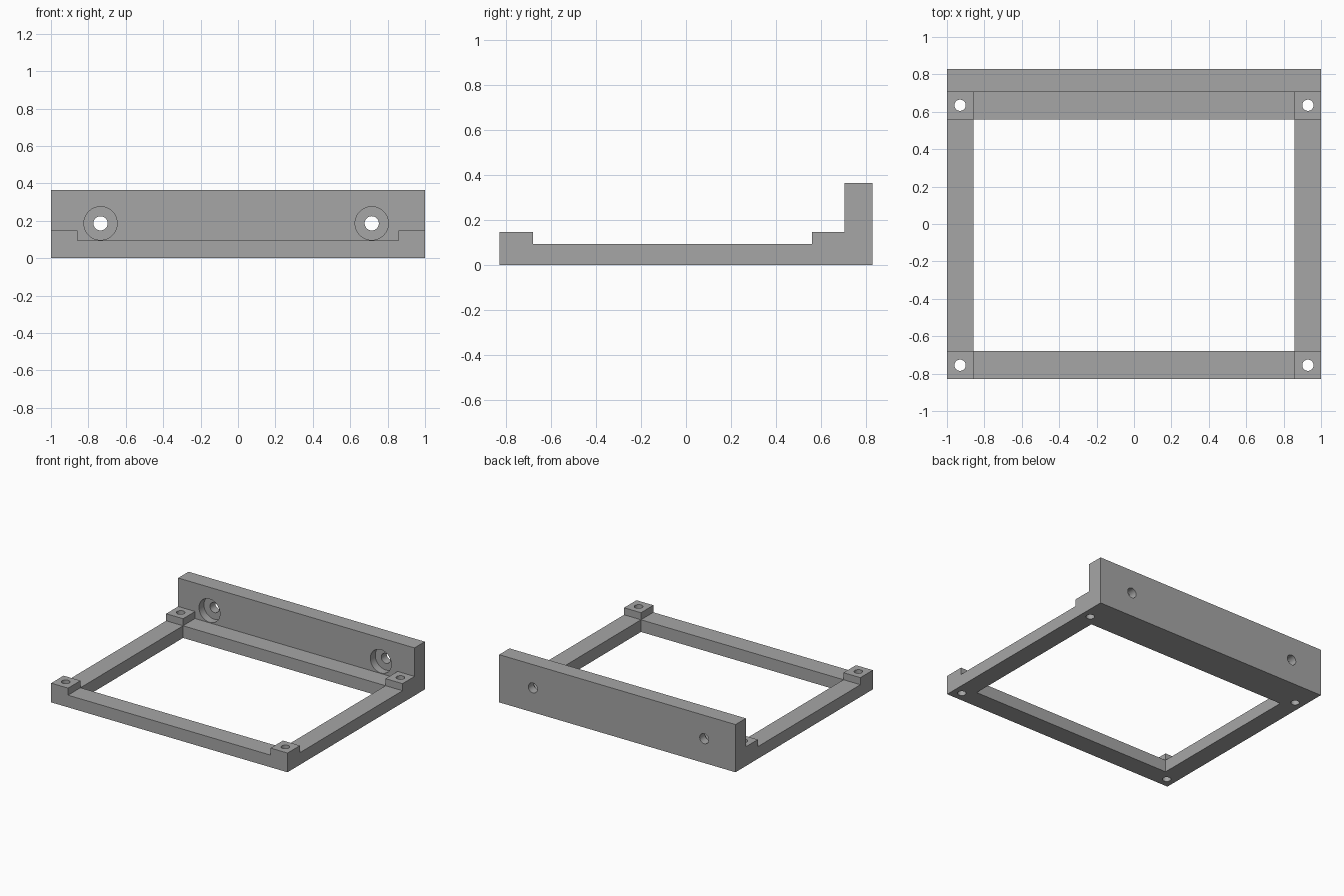
import bpy
import bmesh
import math
from mathutils import Matrix, Vector

if "Cube" in bpy.data.objects:
    bpy.data.objects.remove(bpy.data.objects["Cube"])

# Key sizes
HALF_X, HALF_Y = 1.0, 0.83
RAIL_Z, PAD_Z, WALL_Z = 0.093, 0.147, 0.365
INNER_X, FRONT_Y, BACK_Y, WALL_Y = 0.857, -0.68, 0.56, 0.705
BORE_DEPTH = 0.06

grey = bpy.data.materials.new("plain grey")
grey.use_nodes = True
colour = (0.38, 0.38, 0.38, 1)
grey.diffuse_color = colour
grey.node_tree.nodes["Principled BSDF"].inputs["Base Color"].default_value = colour


def add_object(name, bm):
    bmesh.ops.recalc_face_normals(bm, faces=bm.faces)
    mesh = bpy.data.meshes.new(name)
    bm.to_mesh(mesh)
    bm.free()
    mesh.materials.append(grey)
    obj = bpy.data.objects.new(name, mesh)
    bpy.context.collection.objects.link(obj)
    return obj


def box(name, low, high):
    low, high = Vector(low), Vector(high)
    bm = bmesh.new()
    place = Matrix.Translation((low + high) / 2) @ Matrix.Diagonal((high - low).to_4d())
    bmesh.ops.create_cube(bm, size=1, matrix=place)
    return add_object(name, bm)


def cylinder(name, centre, radius, depth, along_y=False):
    bm = bmesh.new()
    turn = Matrix.Rotation(math.pi / 2 if along_y else 0, 4, "X")
    bmesh.ops.create_cone(bm, cap_ends=True, segments=48, radius1=radius, radius2=radius,
                          depth=depth, matrix=Matrix.Translation(centre) @ turn)
    return add_object(name, bm)


# Stepped side profile, extruded across the full width
profile = [(-HALF_Y, 0), (HALF_Y, 0), (HALF_Y, WALL_Z), (WALL_Y, WALL_Z), (WALL_Y, PAD_Z),
           (BACK_Y, PAD_Z), (BACK_Y, RAIL_Z), (FRONT_Y, RAIL_Z), (FRONT_Y, PAD_Z), (-HALF_Y, PAD_Z)]
bm = bmesh.new()
side = bm.faces.new([bm.verts.new((-HALF_X, y, z)) for y, z in profile])
swept = bmesh.ops.extrude_face_region(bm, geom=[side])["geom"]
bmesh.ops.translate(bm, vec=(2 * HALF_X, 0, 0),
                    verts=[v for v in swept if isinstance(v, bmesh.types.BMVert)])
frame = add_object("mounting_frame", bm)

# Central opening, and the gap that leaves only the corner pads raised
cutters = [
    box("opening_cutter", (-INNER_X, FRONT_Y, -1), (INNER_X, BACK_Y, 1)),
    box("pad_gap_cutter", (-INNER_X, -1, RAIL_Z), (INNER_X, WALL_Y, 1)),
]

# Vertical screw holes through the corner pads
for x in (-0.93, 0.93):
    for y in (-0.755, 0.635):
        cutters.append(cylinder("corner_hole_cutter", (x, y, 0), 0.03, 1))

# Counterbored holes through the back wall
for x in (-0.735, 0.715):
    cutters.append(cylinder("wall_hole_cutter", (x, HALF_Y, 0.186), 0.038, 0.5, True))
    cutters.append(cylinder("counterbore_cutter", (x, WALL_Y, 0.186), 0.089, 2 * BORE_DEPTH, True))

for cutter in cutters:
    cutter.hide_render = True
    mod = frame.modifiers.new(cutter.name, "BOOLEAN")
    mod.operation = "DIFFERENCE"
    mod.solver = "EXACT"
    mod.object = cutter

# Bake the cuts and remove the helpers
depsgraph = bpy.context.evaluated_depsgraph_get()
baked = bpy.data.meshes.new_from_object(frame.evaluated_get(depsgraph))
frame.modifiers.clear()
frame.data = baked
baked.name = "mounting_frame"
baked.materials.clear()
baked.materials.append(grey)
for cutter in cutters:
    bpy.data.objects.remove(cutter)

bpy.ops.object.select_all(action="DESELECT")
frame.select_set(True)
bpy.context.view_layer.objects.active = frame
bpy.ops.object.shade_smooth_by_angle(angle=math.radians(30))
